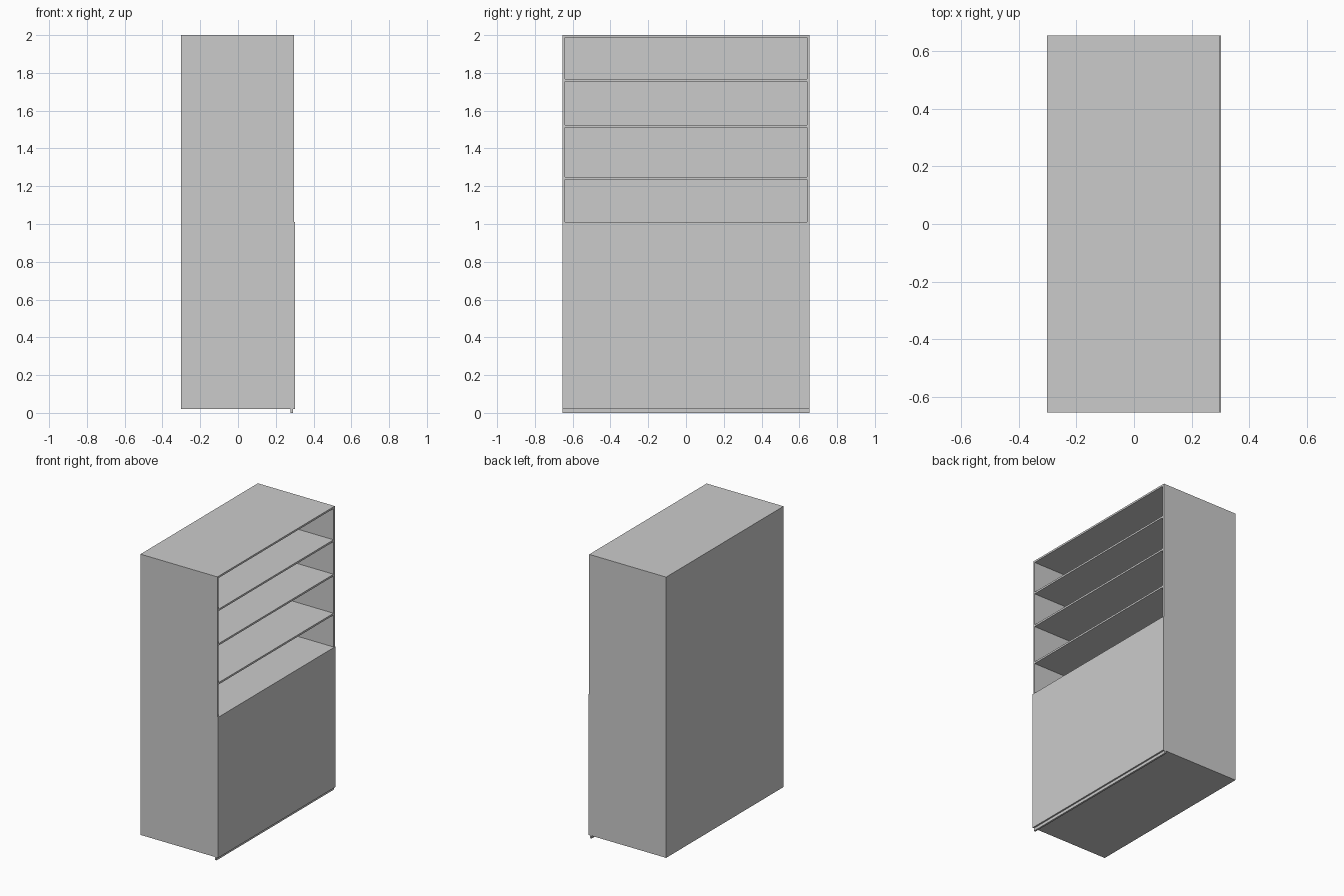
import bpy

if "Cube" in bpy.data.objects:
    bpy.data.objects.remove(bpy.data.objects["Cube"])


def box(name, x, y, z):
    """Axis-aligned panel from (min, max) ranges."""
    bpy.ops.mesh.primitive_cube_add(
        size=1, location=[(a + b) / 2 for a, b in (x, y, z)])
    ob = bpy.context.object
    ob.name = name
    ob.scale = [b - a for a, b in (x, y, z)]
    bpy.ops.object.transform_apply(location=False, rotation=False, scale=True)
    return ob


BACK, FRONT, DOOR = -0.303, 0.297, 0.303   # depth positions
W, T = 0.654, 0.013                        # half width, board thickness
BOTTOM, TOP = 0.02, 2.0
inner = (-W + T, W - T)

# Carcass: sides, back, top and bottom
for name, s in (("left_side", -1), ("right_side", 1)):
    box(name, (BACK, FRONT), sorted((s * W, s * (W - T))), (BOTTOM, TOP))
box("back_panel", (BACK, BACK + T), inner, (BOTTOM, TOP))
box("top_panel", (BACK + T, FRONT), inner, (TOP - T, TOP))
box("bottom_panel", (BACK + T, FRONT), inner, (BOTTOM, BOTTOM + T))

# Shelves, given by the height of their upper face
for i, z in enumerate((1.011, 1.249, 1.524, 1.767)):
    box(f"shelf_{i + 1}", (BACK + T, FRONT), inner, (z - T, z))

# Lower front panel and toe strip
box("door_panel", (FRONT, DOOR), (-W, W), (BOTTOM, 1.011))
box("toe_strip", (0.279, 0.292), (-W, W), (0, BOTTOM))
